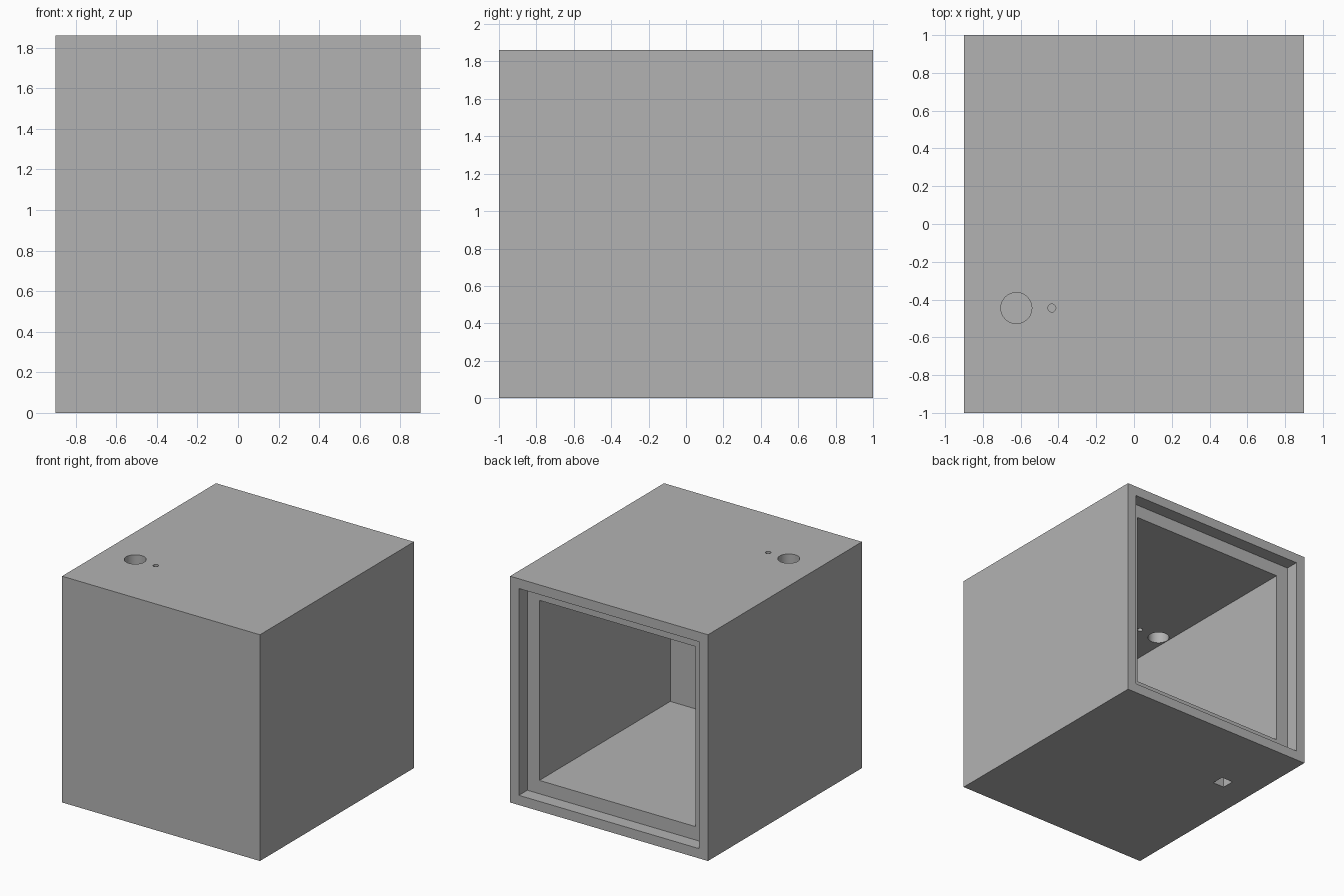
import bpy
import math

if "Cube" in bpy.data.objects:
    bpy.data.objects.remove(bpy.data.objects["Cube"], do_unlink=True)

W, D, H = 1.8, 2.0, 1.86      # outer size
LIP, WALL = 0.08, 0.19        # rim and wall thickness
REBATE = 0.11                 # depth of the door rebate

grey = bpy.data.materials.new("plain_grey")
grey.use_nodes = True
colour = (0.45, 0.45, 0.45, 1)
grey.diffuse_color = colour
grey.node_tree.nodes["Principled BSDF"].inputs["Base Color"].default_value = colour


def box(name, x, y, z):
    """Box spanning the given (low, high) ranges."""
    spans = (x, y, z)
    bpy.ops.mesh.primitive_cube_add(size=1, location=[(a + b) / 2 for a, b in spans])
    ob = bpy.context.object
    ob.name = name
    ob.scale = [b - a for a, b in spans]
    bpy.ops.object.transform_apply(location=True, rotation=False, scale=True)
    ob.data.materials.append(grey)
    return ob


def drill(name, x, y, radius):
    """Round cutter through the top wall."""
    bpy.ops.mesh.primitive_cylinder_add(vertices=48, radius=radius, depth=4 * WALL,
                                        location=(x, y, H))
    ob = bpy.context.object
    ob.name = name
    ob.data.materials.append(grey)
    return ob


# Solid cabinet body
cabinet = box("cabinet", (-W / 2, W / 2), (-D / 2, D / 2), (0, H))

# Open back with a stepped frame, vent holes on top, square port below
px, py, half = -0.605, 0.36, 0.053
cutters = [
    box("cavity_cutter", (WALL - W / 2, W / 2 - WALL), (WALL - D / 2, D / 2 + 0.1),
        (WALL, H - WALL)),
    box("rebate_cutter", (LIP - W / 2, W / 2 - LIP), (D / 2 - REBATE, D / 2 + 0.2),
        (LIP, H - LIP)),
    drill("large_hole_cutter", -0.623, -0.445, 0.082),
    drill("small_hole_cutter", -0.435, -0.445, 0.021),
    box("port_cutter", (px - half, px + half), (py - half, py + half), (-0.2, 2 * WALL)),
]

for cutter in cutters:
    mod = cabinet.modifiers.new(cutter.name, 'BOOLEAN')
    mod.operation = 'DIFFERENCE'
    mod.solver = 'EXACT'
    mod.object = cutter
    bpy.context.view_layer.objects.active = cabinet
    bpy.ops.object.modifier_apply(modifier=mod.name)
    bpy.data.objects.remove(cutter, do_unlink=True)

# Smooth the round hole walls, keep all other edges sharp
bpy.ops.object.select_all(action='DESELECT')
cabinet.select_set(True)
bpy.context.view_layer.objects.active = cabinet
bpy.ops.object.shade_smooth_by_angle(angle=math.radians(30))
